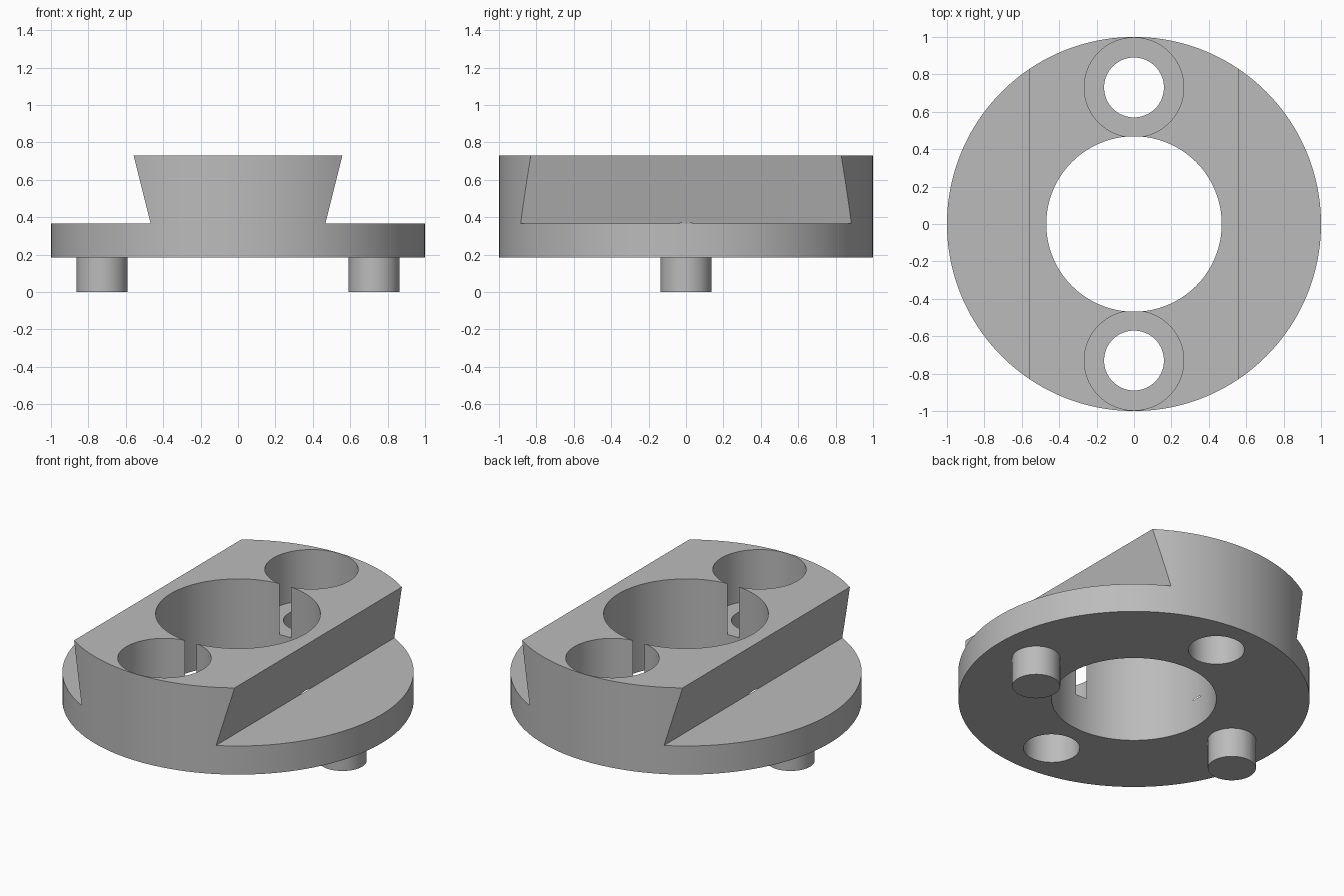
import bpy, bmesh, math

cube = bpy.data.objects.get("Cube")
if cube:
    bpy.data.objects.remove(cube, do_unlink=True)

grey = bpy.data.materials.new("machined grey")
grey.use_nodes = True
colour = (0.5, 0.5, 0.5, 1)
grey.diffuse_color = colour
grey.node_tree.nodes["Principled BSDF"].inputs["Base Color"].default_value = colour

BOTTOM, LEDGE, TOP = 0.185, 0.365, 0.73
BOLT_Y, PIN_X = 0.73, 0.727


def cylinder(name, radius, z0, z1, x=0, y=0, sides=96):
    bpy.ops.mesh.primitive_cylinder_add(
        vertices=sides, radius=radius, depth=z1 - z0, location=(x, y, (z0 + z1) / 2))
    obj = bpy.context.object
    obj.name = name
    obj.data.materials.append(grey)
    return obj


def prism(name, profile, half_length):
    """Extrude an x-z profile along y."""
    bm = bmesh.new()
    face = bm.faces.new([bm.verts.new((x, -half_length, z)) for x, z in profile])
    out = bmesh.ops.extrude_face_region(bm, geom=[face])
    moved = [v for v in out["geom"] if isinstance(v, bmesh.types.BMVert)]
    bmesh.ops.translate(bm, verts=moved, vec=(0, 2 * half_length, 0))
    bmesh.ops.recalc_face_normals(bm, faces=bm.faces)
    mesh = bpy.data.meshes.new(name)
    bm.to_mesh(mesh)
    bm.free()
    mesh.materials.append(grey)
    obj = bpy.data.objects.new(name, mesh)
    bpy.context.collection.objects.link(obj)
    return obj


def select(obj):
    bpy.ops.object.select_all(action='DESELECT')
    obj.select_set(True)
    bpy.context.view_layer.objects.active = obj


def cut(body, tool, operation='DIFFERENCE'):
    select(body)
    mod = body.modifiers.new("cut", 'BOOLEAN')
    mod.operation, mod.object, mod.solver = operation, tool, 'EXACT'
    bpy.ops.object.modifier_apply(modifier=mod.name)
    bpy.data.objects.remove(tool, do_unlink=True)


def smooth(obj):
    select(obj)
    bpy.ops.object.shade_smooth_by_angle(angle=math.radians(20))


# Flange with a dovetail rail, trimmed to a round outline
half = [(1.2, BOTTOM), (1.2, LEDGE), (0.467, LEDGE), (0.558, TOP)]
body = prism("dovetail_flange", half + [(-x, z) for x, z in reversed(half)], 1.2)
cut(body, cylinder("round_outline", 1, 0, 1, sides=160), 'INTERSECT')

# Centre bore and the two counterbored bolt holes that break into it
cut(body, cylinder("centre_bore", 0.469, 0, 1))
for side in (-1, 1):
    cut(body, cylinder("counterbore", 0.266, 0.41, 1, y=side * BOLT_Y))
    cut(body, cylinder("bolt_hole", 0.16, 0, 1, y=side * BOLT_Y, sides=64))
smooth(body)

# Locating pins under the flange
for side, label in ((-1, "right"), (1, "left")):
    smooth(cylinder(label + "_pin", 0.137, 0, BOTTOM, x=side * PIN_X, sides=64))
